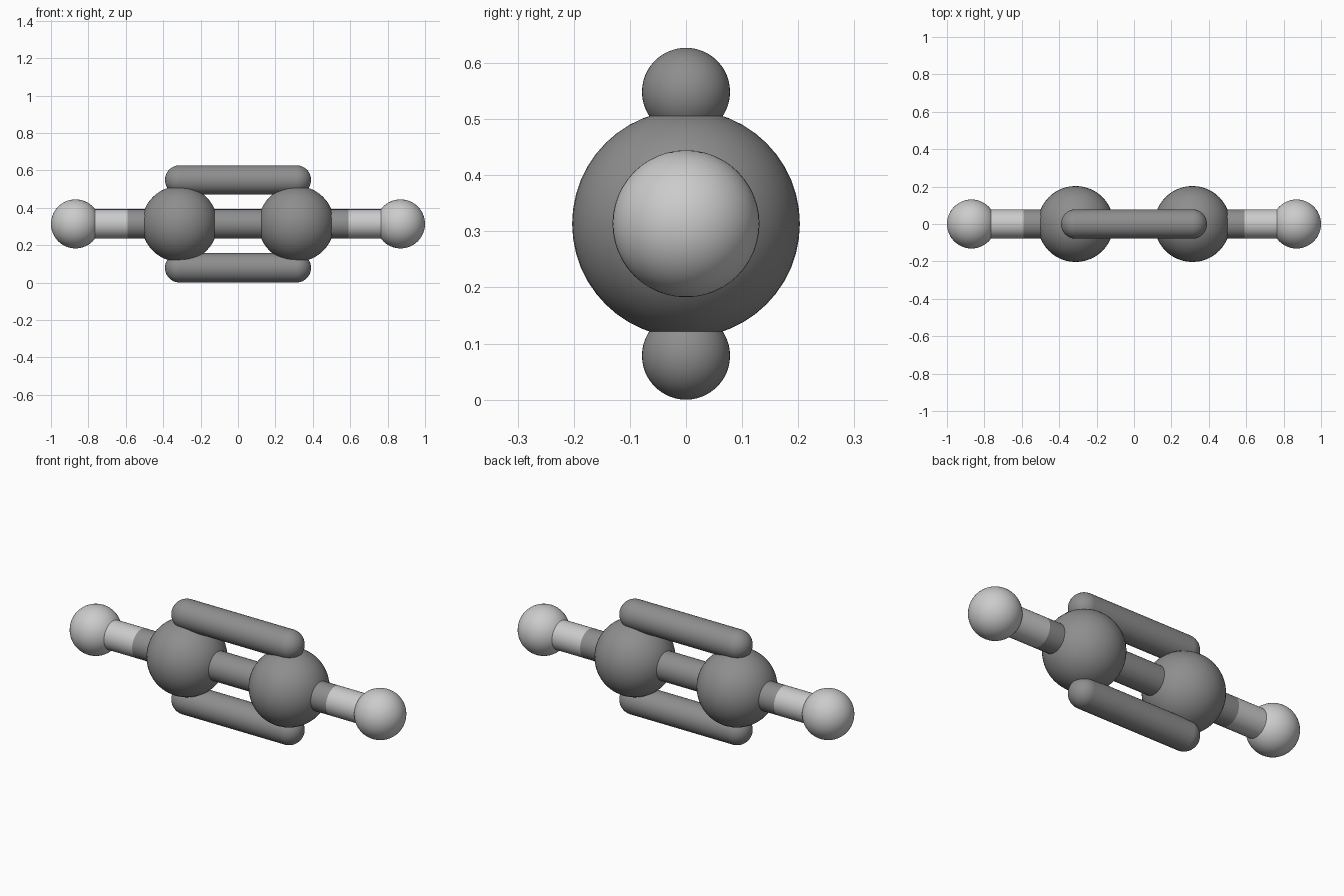
import bpy
from math import pi

if "Cube" in bpy.data.objects:
    bpy.data.objects.remove(bpy.data.objects["Cube"])

ZC = 0.3135      # height of the molecule axis
XC, RC = 0.312, 0.203    # large atoms
XH, RH = 0.869, 0.131    # small end atoms
RB = 0.0785      # bond radius
XM = 0.592       # colour change along the single bonds
DZ = ZC - RB     # offset of the outer bonds


def material(name, value):
    m = bpy.data.materials.new(name)
    m.diffuse_color = (value, value, value, 1)
    m.use_nodes = True
    m.node_tree.nodes["Principled BSDF"].inputs["Base Color"].default_value = m.diffuse_color
    return m


dark = material("dark_grey", 0.27)
light = material("light_grey", 0.8)


def finish(name, mat):
    ob = bpy.context.object
    ob.name = name
    ob.data.materials.append(mat)
    bpy.ops.object.shade_smooth_by_angle()
    return ob


def ball(name, x, z, r, mat):
    bpy.ops.mesh.primitive_uv_sphere_add(segments=48, ring_count=24, radius=r, location=(x, 0, z))
    finish(name, mat)


def rod(name, x0, x1, z, mat):
    bpy.ops.mesh.primitive_cylinder_add(vertices=32, radius=RB, depth=abs(x1 - x0),
                                        location=((x0 + x1) / 2, 0, z), rotation=(0, pi / 2, 0))
    finish(name, mat)


# Atoms and two-tone single bonds, mirrored left and right
for side, s in (("left", -1), ("right", 1)):
    ball(f"large_atom_{side}", s * XC, ZC, RC, dark)
    ball(f"end_atom_{side}", s * XH, ZC, RH, light)
    rod(f"single_bond_inner_{side}", s * XC, s * XM, ZC, dark)
    rod(f"single_bond_outer_{side}", s * XM, s * XH, ZC, light)

# Triple bond: centre rod plus round-ended rods above and below
rod("triple_bond_centre", -XC, XC, ZC, dark)
for level, s in (("upper", 1), ("lower", -1)):
    z = ZC + s * DZ
    rod(f"triple_bond_{level}", -XC, XC, z, dark)
    for side, t in (("left", -1), ("right", 1)):
        ball(f"bond_end_{level}_{side}", t * XC, z, RB, dark)
